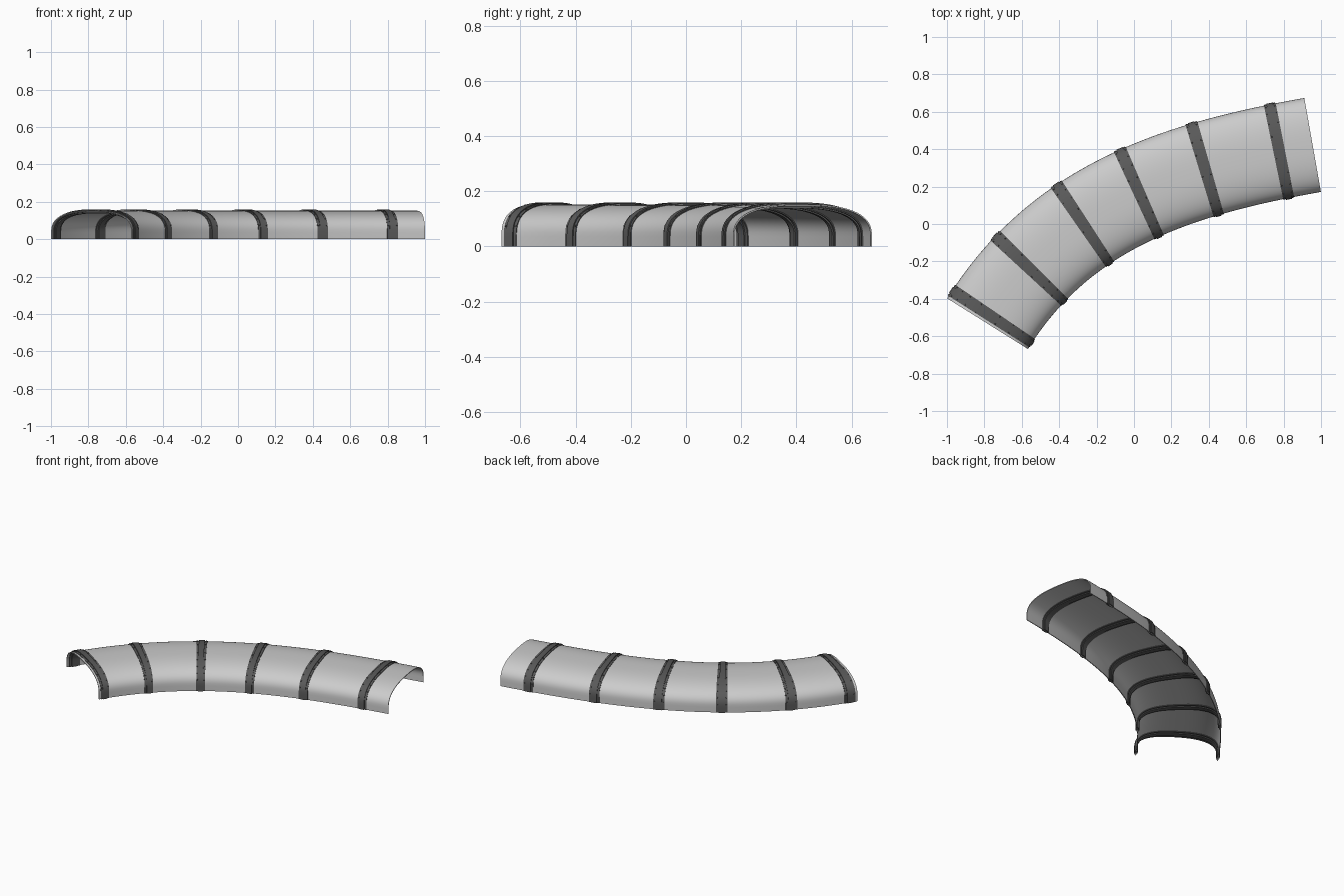
import bpy, bmesh, math
from mathutils import Vector, Matrix
from mathutils.geometry import interpolate_bezier

if "Cube" in bpy.data.objects:
    bpy.data.objects.remove(bpy.data.objects["Cube"])

# Curved centre line of the canopy
P0, P3 = Vector((-0.783, -0.533, 0)), Vector((0.955, 0.4225, 0))
D0 = Vector((math.cos(math.radians(58)), math.sin(math.radians(58)), 0))
D1 = Vector((math.cos(math.radians(10)), math.sin(math.radians(10)), 0))
path = interpolate_bezier(P0, P0 + D0 * 0.74, P3 - D1 * 0.74, P3, 400)
lengths = [0.0]
for a, b in zip(path, path[1:]):
    lengths.append(lengths[-1] + (b - a).length)
TOTAL = lengths[-1]


def frame(s):
    """Point and sideways direction at arc length s."""
    i = 0
    while i < len(path) - 2 and lengths[i + 1] < s:
        i += 1
    t = (path[i + 1] - path[i]).normalized()
    p = path[i] + t * (s - lengths[i])
    return p, Vector((-t.y, t.x, 0))


# Arch cross-section: short upright walls and a flattened top
def arch(n=40):
    half, wall, rise, e = 0.255, 0.035, 0.117, 2 / 2.6
    pts = [(half, 0.0)]
    for k in range(n + 1):
        a = math.pi * k / n
        c, s = math.cos(a), max(math.sin(a), 0)
        pts.append((math.copysign(abs(c) ** e, c) * half, wall + rise * s ** e))
    pts.append((-half, 0.0))
    return [Vector(p) for p in pts]


PROFILE = arch()
NORMALS = []
for i in range(len(PROFILE)):
    d = PROFILE[min(i + 1, len(PROFILE) - 1)] - PROFILE[max(i - 1, 0)]
    NORMALS.append(Vector((d.y, -d.x)).normalized())
NORMALS[0], NORMALS[-1] = Vector((1, 0)), Vector((-1, 0))


def finish(bm, name, mat):
    bmesh.ops.recalc_face_normals(bm, faces=bm.faces)
    me = bpy.data.meshes.new(name)
    bm.to_mesh(me)
    bm.free()
    ob = bpy.data.objects.new(name, me)
    bpy.context.collection.objects.link(ob)
    if mat:
        me.materials.append(mat)
    bpy.context.view_layer.objects.active = ob
    ob.select_set(True)
    bpy.ops.object.shade_smooth_by_angle(angle=math.radians(35))
    ob.select_set(False)
    return ob


def sweep(bm, s0, s1, steps, inner, outer):
    """Solid arched band between two arc lengths and two offsets."""
    section = [p + n * outer for p, n in zip(PROFILE, NORMALS)]
    section += [p + n * inner for p, n in zip(reversed(PROFILE), reversed(NORMALS))]
    rings = []
    for k in range(steps + 1):
        p, side = frame(s0 + (s1 - s0) * k / steps)
        rings.append([bm.verts.new(p + side * q.x + Vector((0, 0, q.y))) for q in section])
    n, h = len(section), len(PROFILE)
    for a, b in zip(rings, rings[1:]):
        for i in range(n):
            j = (i + 1) % n
            bm.faces.new((a[i], a[j], b[j], b[i]))
    for r in (rings[0], rings[-1]):
        for i in range(h - 1):
            bm.faces.new((r[i], r[i + 1], r[n - 2 - i], r[n - 1 - i]))


dark = bpy.data.materials.new("dark_metal")
dark.diffuse_color = (0.1, 0.1, 0.1, 1)
dark.use_nodes = True
dark.node_tree.nodes["Principled BSDF"].inputs["Base Color"].default_value = dark.diffuse_color

# Thin arched shell
bm = bmesh.new()
sweep(bm, 0, TOTAL, 64, -0.005, 0.0)
finish(bm, "canopy_shell", None)

# Support ribs: wide flange, raised middle band and bolts
for k, x in enumerate((-0.76, -0.556, -0.27, 0.03, 0.38, 0.778)):
    i = min(range(len(path)), key=lambda j: abs(path[j].x - x))
    s = max(lengths[i], 0.034)
    bm = bmesh.new()
    sweep(bm, s - 0.031, s + 0.031, 2, -0.009, 0.003)
    sweep(bm, s - 0.017, s + 0.017, 2, -0.014, 0.0075)
    finish(bm, f"rib_{k + 1}", dark)

    bm = bmesh.new()
    for off in (-0.024, 0.024):
        p, side = frame(s + off)
        for m in range(2, len(PROFILE) - 2, 4):
            q = PROFILE[m] + NORMALS[m] * 0.004
            nrm = side * NORMALS[m].x + Vector((0, 0, NORMALS[m].y))
            rot = nrm.to_track_quat('Z', 'Y').to_matrix().to_4x4()
            loc = Matrix.Translation(p + side * q.x + Vector((0, 0, q.y)))
            bmesh.ops.create_cone(bm, cap_ends=True, segments=8, radius1=0.004,
                                  radius2=0.003, depth=0.004, matrix=loc @ rot)
    finish(bm, f"rib_bolts_{k + 1}", dark)
